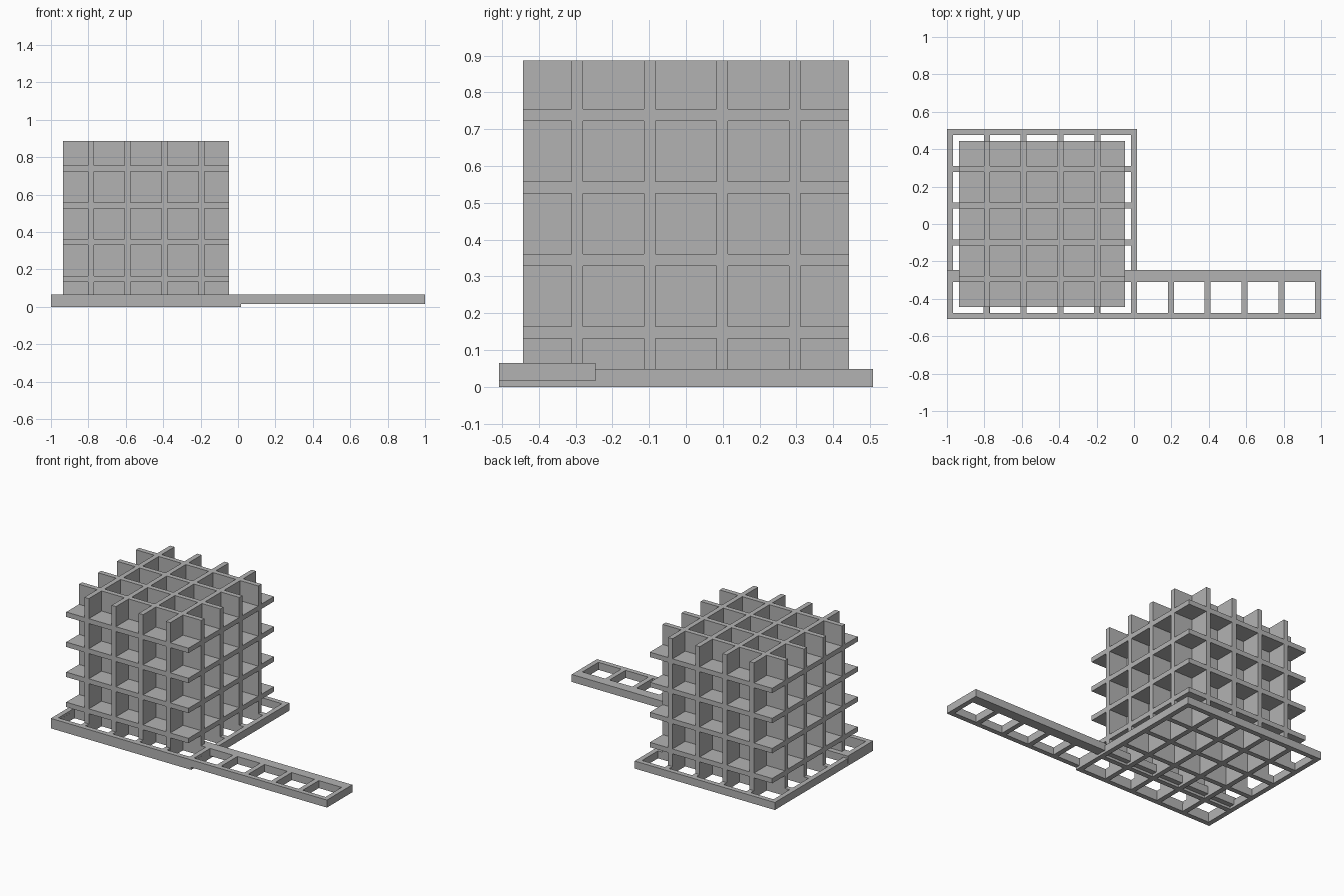
import bpy
import bmesh
from mathutils import Matrix, Vector

cube = bpy.data.objects.get("Cube")
if cube:
    bpy.data.objects.remove(cube, do_unlink=True)

PITCH = 0.1969            # spacing between neighbouring plates
T = 0.032                 # plate and bar thickness
HALF = 2.25 * PITCH       # half size of the plate block
EDGE = 2.5 * PITCH + T / 2  # half size of the base frame
BAR = PITCH / 4           # height of base and ladder bars
CX = EDGE - 1             # block centre along x
CZ = HALF + 0.0005        # block centre height

grey = bpy.data.materials.new("plain_grey")
grey.use_nodes = True
grey.diffuse_color = (0.45, 0.45, 0.45, 1)
grey.node_tree.nodes["Principled BSDF"].inputs["Base Color"].default_value = grey.diffuse_color


def build(name, boxes):
    """Make one object out of boxes given as (low corner, high corner)."""
    bm = bmesh.new()
    for low, high in boxes:
        low, high = Vector(low), Vector(high)
        place = Matrix.Translation((low + high) / 2) @ Matrix.Diagonal((*(high - low), 1))
        bmesh.ops.create_cube(bm, size=1, matrix=place)
    mesh = bpy.data.meshes.new(name)
    bm.to_mesh(mesh)
    bm.free()
    mesh.materials.append(grey)
    bpy.context.collection.objects.link(bpy.data.objects.new(name, mesh))


def steps(count):
    """Evenly spaced offsets centred on zero."""
    return [(i - (count - 1) / 2) * PITCH for i in range(count)]


# Interlocking plates, four along each axis
centre = (CX, 0, CZ)
for axis, name in enumerate(("side_plates", "cross_plates", "shelf_plates")):
    boxes = []
    for s in steps(4):
        low = [c - HALF for c in centre]
        high = [c + HALF for c in centre]
        low[2] = BAR if axis < 2 else low[2]
        low[axis] = centre[axis] + s - T / 2
        high[axis] = centre[axis] + s + T / 2
        boxes.append((low, high))
    build(name, boxes)

# Base grid of crossing bars
bars = []
for s in steps(6):
    bars.append(((CX + s - T / 2, -EDGE, 0), (CX + s + T / 2, EDGE, BAR)))
    bars.append(((CX - EDGE, s - T / 2, 0), (CX + EDGE, s + T / 2, BAR)))
build("base_grid", bars)

# Long ladder strip lying across the front of the base
z0, z1 = T / 2, T / 2 + BAR
back = -1.5 * PITCH - T / 2
wide = PITCH / 3
strip = [((-1, -EDGE, z0), (1, -EDGE + T, z1)),
         ((-1, back, z0), (1, back + wide, z1))]
for s in steps(11):
    strip.append(((s - T / 2, -EDGE, z0), (s + T / 2, back + wide, z1)))
build("ladder_strip", strip)
